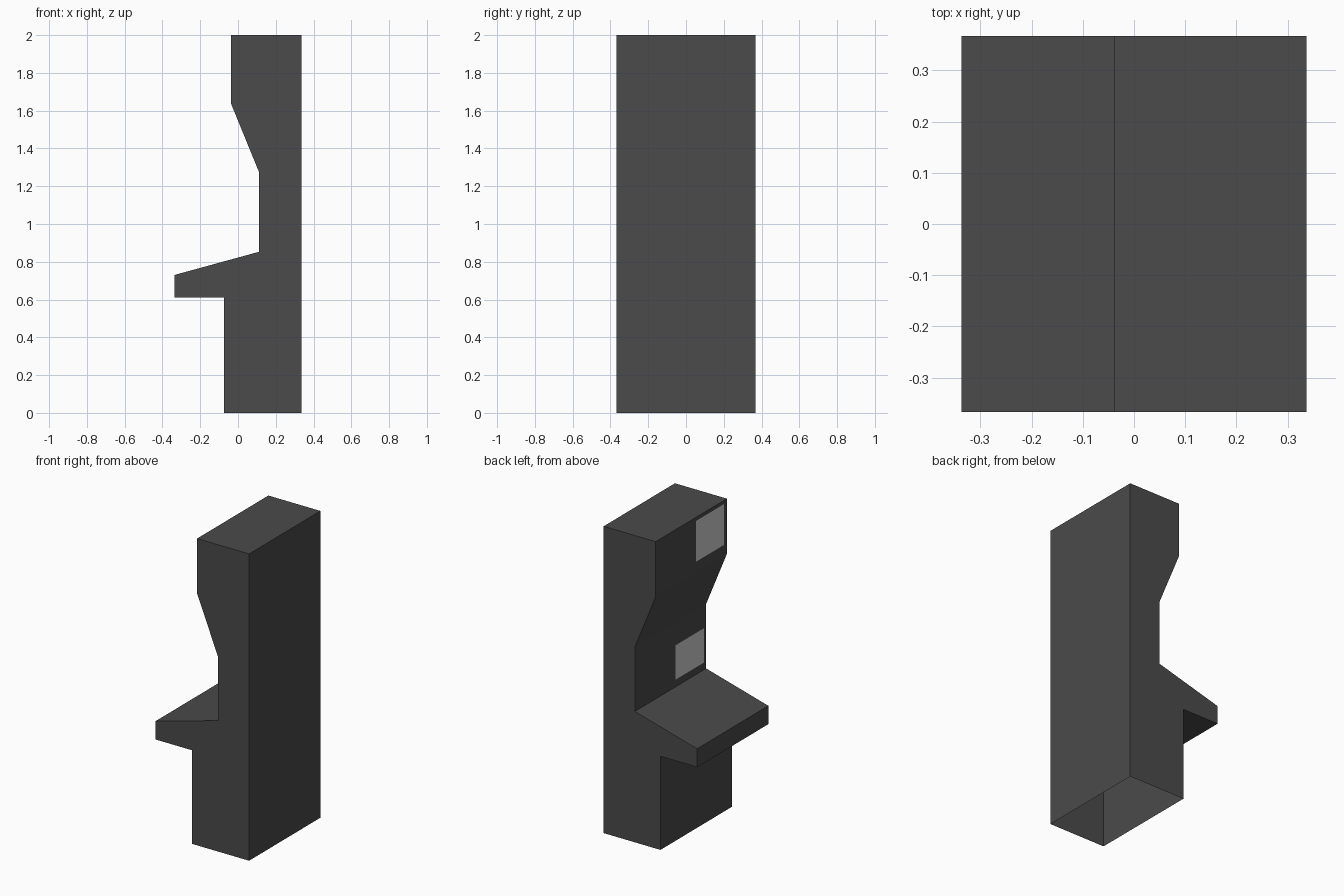
import bpy, bmesh
from mathutils import Vector

if "Cube" in bpy.data.objects:
    bpy.data.objects.remove(bpy.data.objects["Cube"])

HALF_WIDTH = 0.367


def material(name, value):
    m = bpy.data.materials.new(name)
    m.diffuse_color = (value, value, value, 1)
    m.use_nodes = True
    m.node_tree.nodes["Principled BSDF"].inputs["Base Color"].default_value = m.diffuse_color
    return m


# Side outline of the cabinet as (x, z), starting at the lower rear corner
outline = [(0.337, 0), (0.337, 2), (-0.038, 2), (-0.038, 1.64), (0.112, 1.273),
           (0.112, 0.853), (-0.337, 0.73), (-0.337, 0.61), (-0.073, 0.61), (-0.073, 0)]

# Shell: two side panels joined by strips; the floor is left open
bm = bmesh.new()
near = [bm.verts.new((x, -HALF_WIDTH, z)) for x, z in outline]
far = [bm.verts.new((x, HALF_WIDTH, z)) for x, z in outline]
bm.faces.new(near)
bm.faces.new(far[::-1])
for i in range(len(outline) - 1):
    bm.faces.new((near[i], far[i], far[i + 1], near[i + 1]))
bmesh.ops.recalc_face_normals(bm, faces=bm.faces)

# Flush light panels on the upper sign and the screen: (y range, z range)
panels = [((-0.335, -0.05), (1.71, 1.976)), ((-0.345, -0.05), (0.90, 1.124))]


def is_player_face(f, z):
    zs = [v.co.z for v in f.verts]
    return f.normal.x < -0.99 and min(zs) <= z <= max(zs)


for (y0, y1), (z0, z1) in panels:
    mid = (z0 + z1) / 2
    for axis, pos in (("z", z0), ("z", z1), ("y", y0), ("y", y1)):
        normal = Vector((0, axis == "y", axis == "z"))
        faces = [f for f in bm.faces if is_player_face(f, mid)]
        geom = set(faces)
        for f in faces:
            geom.update(f.edges)
            geom.update(f.verts)
        bmesh.ops.bisect_plane(bm, geom=list(geom), plane_co=normal * pos, plane_no=normal)
    for f in bm.faces:
        c = f.calc_center_median()
        if f.normal.x < -0.99 and y0 < c.y < y1 and z0 < c.z < z1:
            f.material_index = 1

mesh = bpy.data.meshes.new("cabinet")
bm.to_mesh(mesh)
bm.free()
mesh.materials.append(material("dark grey", 0.069))
mesh.materials.append(material("light grey", 0.62))
cabinet = bpy.data.objects.new("cabinet", mesh)
bpy.context.collection.objects.link(cabinet)
